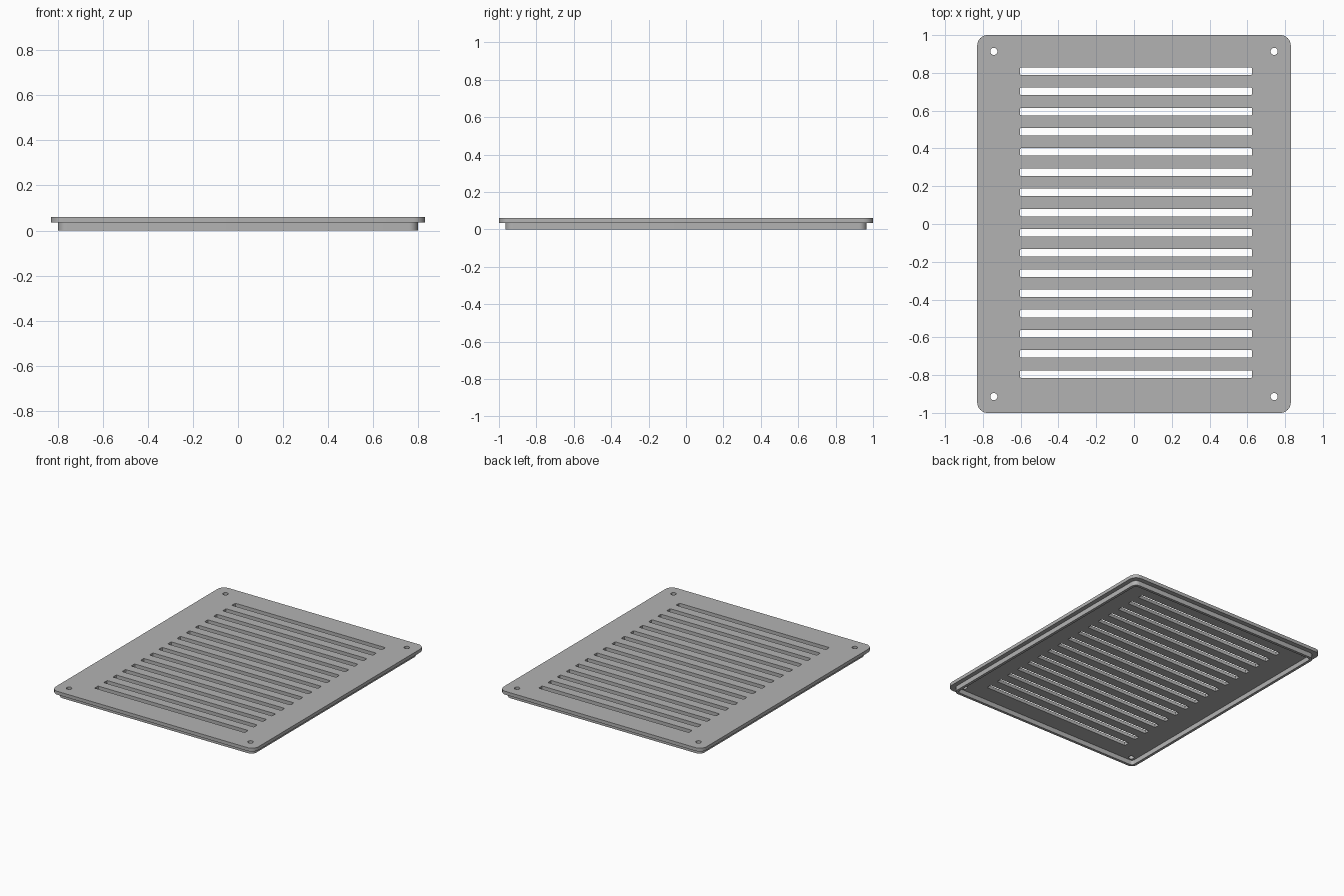
import bpy
from math import cos, sin, pi

if "Cube" in bpy.data.objects:
    bpy.data.objects.remove(bpy.data.objects["Cube"], do_unlink=True)

# Single painted-metal colour
grey = bpy.data.materials.new("grey metal")
grey.use_nodes = True
colour = (0.45, 0.45, 0.45, 1)
grey.diffuse_color = colour
grey.node_tree.nodes["Principled BSDF"].inputs["Base Color"].default_value = colour


def rounded_rect(cx, cy, hx, hy, r, steps=8):
    """Outline of a rectangle with rounded corners."""
    points = []
    for q, (sx, sy) in enumerate([(1, 1), (-1, 1), (-1, -1), (1, -1)]):
        for i in range(steps + 1):
            a = (q + i / steps) * pi / 2
            points.append((cx + sx * (hx - r) + r * cos(a),
                           cy + sy * (hy - r) + r * sin(a)))
    return points


def circle(cx, cy, r, sides=24):
    return [(cx + r * cos(2 * pi * i / sides), cy + r * sin(2 * pi * i / sides))
            for i in range(sides)]


def sheet(name, outlines, bottom, top):
    """Flat sheet whose inner outlines become through holes."""
    curve = bpy.data.curves.new(name + "_profile", "CURVE")
    curve.dimensions = "2D"
    curve.fill_mode = "BOTH"
    curve.extrude = (top - bottom) / 2
    for outline in outlines:
        spline = curve.splines.new("POLY")
        spline.points.add(len(outline) - 1)
        for point, (x, y) in zip(spline.points, outline):
            point.co = (x, y, 0, 1)
        spline.use_cyclic_u = True
    obj = bpy.data.objects.new(name, curve)
    bpy.context.collection.objects.link(obj)
    obj.location.z = (top + bottom) / 2
    bpy.ops.object.select_all(action="DESELECT")
    obj.select_set(True)
    bpy.context.view_layer.objects.active = obj
    bpy.ops.object.convert(target="MESH")
    obj = bpy.context.object
    # Weld the walls to the caps
    bpy.ops.object.mode_set(mode="EDIT")
    bpy.ops.mesh.select_all(action="SELECT")
    bpy.ops.mesh.remove_doubles(threshold=0.0001)
    bpy.ops.mesh.normals_make_consistent(inside=False)
    bpy.ops.object.mode_set(mode="OBJECT")
    obj.data.materials.clear()
    obj.data.materials.append(grey)
    bpy.ops.object.shade_smooth_by_angle()
    return obj


# Face plate with louvre slots and corner screw holes
slots = [rounded_rect(0.011, 0.809 - 0.1069 * i, 0.614, 0.02, 0.006, 3)
         for i in range(16)]
screw_holes = [circle(x, y, 0.019) for x in (-0.742, 0.742) for y in (-0.914, 0.914)]
sheet("face_plate", [rounded_rect(0, 0, 0.83, 1, 0.055)] + slots + screw_holes,
      0.035, 0.06)

# Thin flange around the underside
sheet("rear_flange", [rounded_rect(0, 0, 0.798, 0.965, 0.04),
                      rounded_rect(0, 0, 0.778, 0.945, 0.02)], 0, 0.036)
